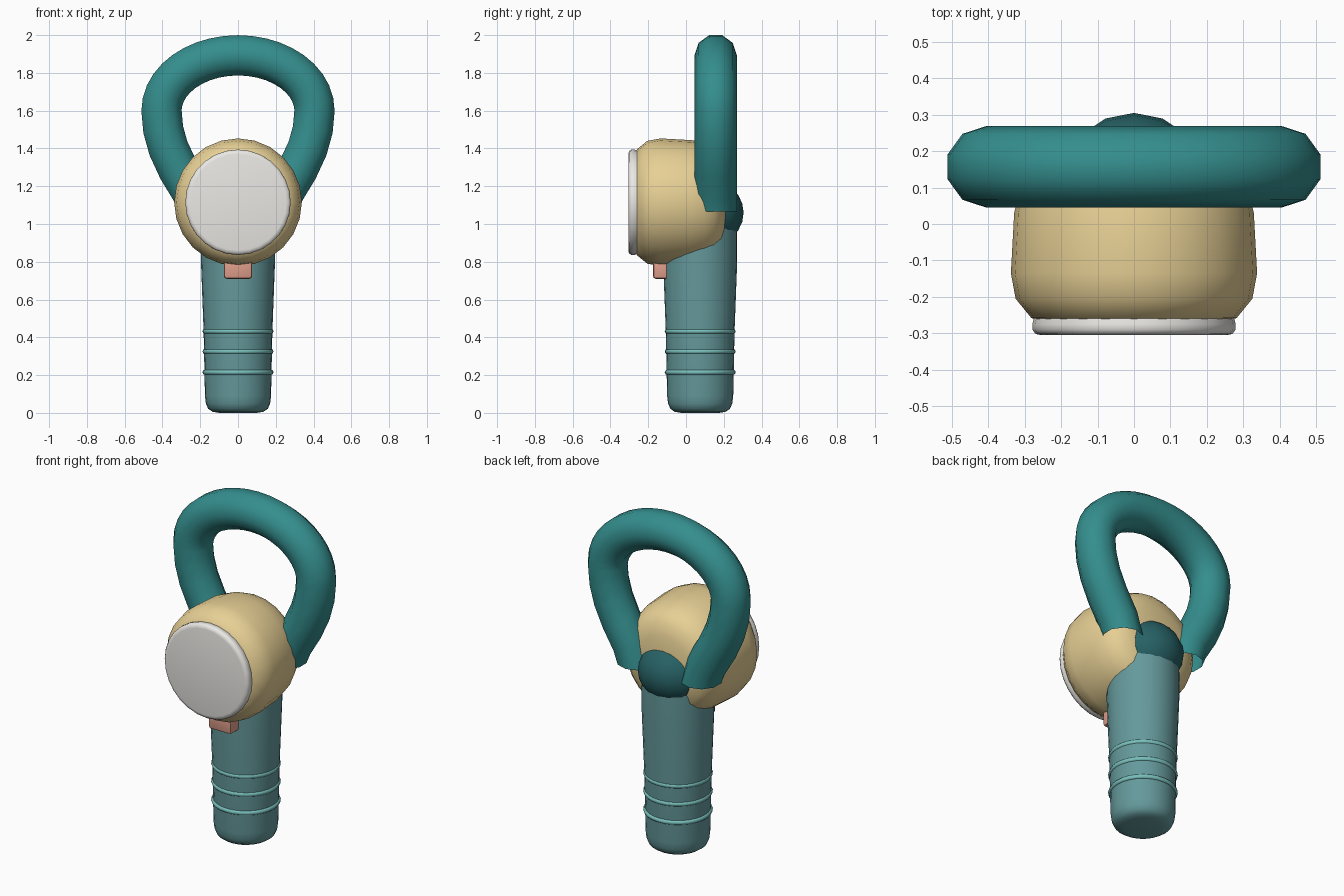
import bpy, bmesh, math
from mathutils import Matrix, Vector

if "Cube" in bpy.data.objects:
    bpy.data.objects.remove(bpy.data.objects["Cube"])


def finish(name, bm, color, angle=40):
    bmesh.ops.recalc_face_normals(bm, faces=bm.faces[:])
    me = bpy.data.meshes.new(name)
    bm.to_mesh(me)
    bm.free()
    ob = bpy.data.objects.new(name, me)
    bpy.context.collection.objects.link(ob)
    mat = bpy.data.materials.new(name + "_color")
    mat.diffuse_color = (*color, 1)
    mat.use_nodes = True
    mat.node_tree.nodes["Principled BSDF"].inputs["Base Color"].default_value = mat.diffuse_color
    me.materials.append(mat)
    bpy.ops.object.select_all(action='DESELECT')
    ob.select_set(True)
    bpy.context.view_layer.objects.active = ob
    bpy.ops.object.shade_smooth_by_angle(angle=math.radians(angle))
    return ob


def grid_faces(bm, rings, close=False):
    n = len(rings[0])
    pairs = list(zip(rings, rings[1:]))
    if close:
        pairs.append((rings[-1], rings[0]))
    for a, b in pairs:
        for i in range(n):
            j = (i + 1) % n
            bm.faces.new((a[i], a[j], b[j], b[i]))


def lathe(name, profile, matrix, color, seg=24, ring=False, angle=40):
    """Revolve (radius, height) points around z, then place with matrix."""
    bm = bmesh.new()
    rings = [[bm.verts.new((r * math.cos(math.tau * i / seg),
                            r * math.sin(math.tau * i / seg), h))
              for i in range(seg)] for r, h in profile]
    grid_faces(bm, rings, ring)
    if not ring:
        bm.faces.new(rings[0])
        bm.faces.new(rings[-1])
    bm.transform(matrix)
    return finish(name, bm, color, angle)


TEAL = (0.035, 0.27, 0.27)
DARK = (0.02, 0.12, 0.13)
GRIP = (0.13, 0.32, 0.33)
BAND = (0.19, 0.52, 0.50)
SAND = (0.80, 0.63, 0.30)
WHITE = (0.82, 0.81, 0.78)
PINK = (0.78, 0.36, 0.27)
AXIS_Y = 0.075

# Handle with rounded foot
lathe("handle", [(0.10, 0), (0.135, 0.006), (0.158, 0.022), (0.17, 0.05), (0.175, 0.09),
                 (0.182, 0.43), (0.196, 0.80), (0.196, 0.975)],
      Matrix.Translation((0, AXIS_Y, 0)), GRIP, 28, angle=50)

# Grip bands
for k, z in enumerate((0.215, 0.325, 0.432)):
    tube = [(0.174 + 0.014 * math.cos(math.tau * i / 8), 0.014 * math.sin(math.tau * i / 8))
            for i in range(8)]
    lathe(f"grip_band_{k + 1}", tube, Matrix.Translation((0, AXIS_Y, z)), BAND, 28,
          ring=True, angle=60)

# Ball joint on top of the handle
bm = bmesh.new()
bmesh.ops.create_uvsphere(bm, u_segments=16, v_segments=12, radius=0.205)
bm.transform(Matrix.Translation((0, 0.10, 1.06)) @ Matrix.Diagonal((1, 1, 0.9, 1)))
finish("joint_ball", bm, DARK)

# Round head and face disc, turned so that their axis runs along y
turn = Matrix.Translation((0, 0, 1.115)) @ Matrix.Rotation(-math.pi / 2, 4, 'X')
lathe("head", [(0.27, -0.262), (0.282, -0.258), (0.325, -0.205), (0.338, -0.135),
               (0.329, 0.03), (0.313, 0.10), (0.29, 0.15), (0.25, 0.188),
               (0.18, 0.21), (0.09, 0.22), (0.02, 0.222)], turn, SAND, angle=50)
lathe("face_disc", [(0.255, -0.305), (0.27, -0.302), (0.279, -0.29), (0.279, -0.275),
                    (0.273, -0.25)], turn, WHITE, 28, angle=50)

# Trigger button
bm = bmesh.new()
bmesh.ops.create_cube(bm, size=1)
bm.transform(Matrix.Translation((0, -0.125, 0.78)) @ Matrix.Diagonal((0.15, 0.10, 0.14, 1)))
bmesh.ops.bevel(bm, geom=bm.edges[:], offset=0.015, segments=2, profile=0.5, affect='EDGES')
finish("trigger", bm, PINK)

# Loop: ten-sided open tube swept along an upright arch
half = [(0.21, 1.065), (0.245, 1.17), (0.317, 1.29), (0.368, 1.40), (0.396, 1.50)]
arch = [(0.405 * math.cos(math.pi * i / 20), 1.60 + 0.293 * math.sin(math.pi * i / 20))
        for i in range(21)]
path = [Vector(p) for p in half + arch + [(-x, z) for x, z in reversed(half)]]
bm = bmesh.new()
rings = []
for i, p in enumerate(path):
    if i in (0, len(path) - 1):
        t = Vector((0, 1 if i == 0 else -1))
    else:
        t = (path[i + 1] - path[i - 1]).normalized()
    n = Vector((t.y, -t.x))
    ring = []
    for k in range(10):
        a = math.pi / 2 + math.tau * k / 10
        off = n * (0.112 * math.cos(a))
        ring.append(bm.verts.new((p.x + off.x, 0.157 + 0.112 * math.sin(a), p.y + off.y)))
    rings.append(ring)
grid_faces(bm, rings)
finish("loop_handle", bm, TEAL)
